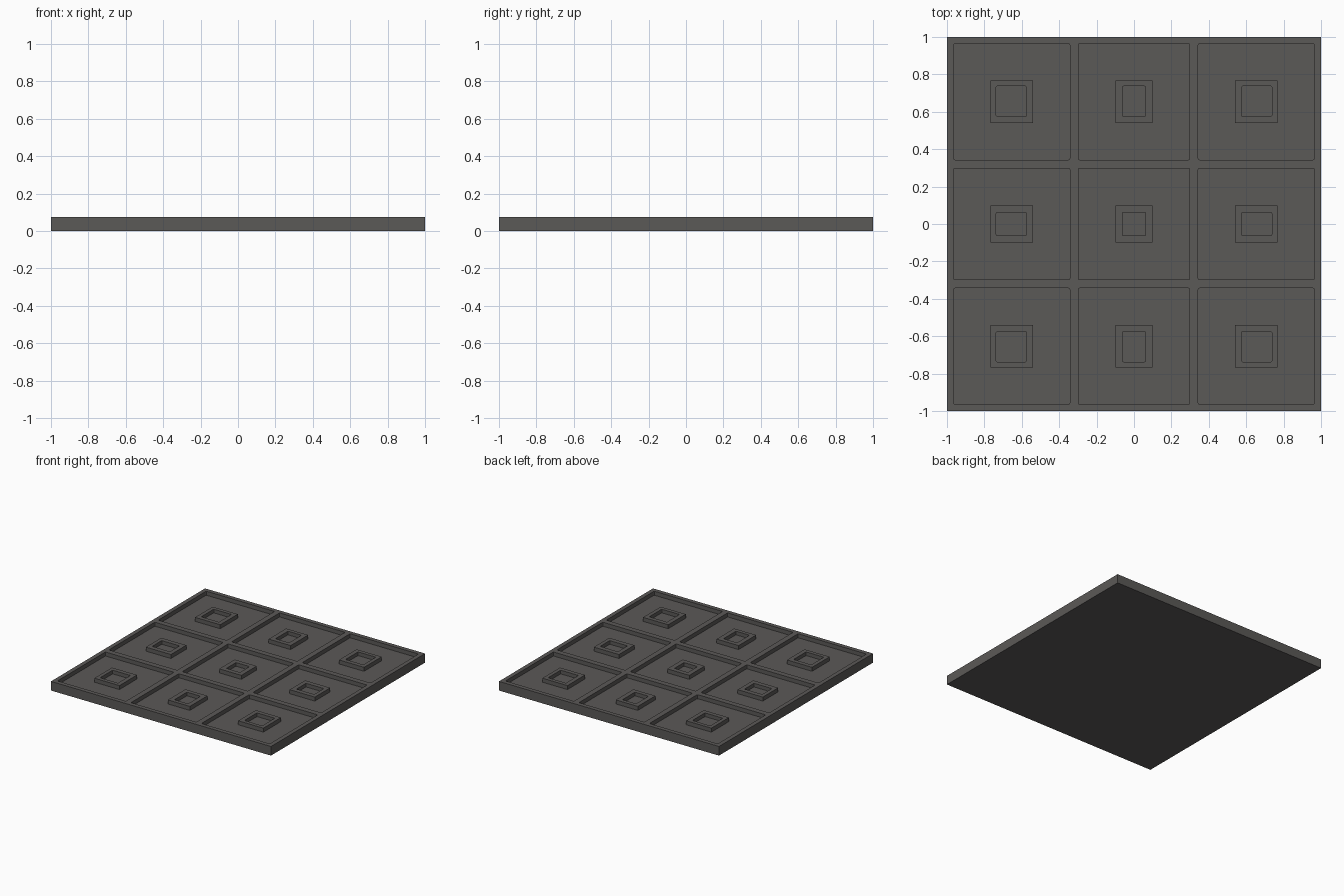
import bpy

if "Cube" in bpy.data.objects:
    bpy.data.objects.remove(bpy.data.objects["Cube"])

TOP = 0.075      # slab height
FLOOR = 0.042    # floor of the big square panels
PIT = 0.045      # floor of the small square pits

stone = bpy.data.materials.new("dark_grey_stone")
stone.diffuse_color = (0.105, 0.1, 0.096, 1)
stone.use_nodes = True
stone.node_tree.nodes["Principled BSDF"].inputs["Base Color"].default_value = stone.diffuse_color


def box(name, x, y, z):
    """Box from (min, max) ranges on each axis."""
    bpy.ops.mesh.primitive_cube_add(size=1)
    ob = bpy.context.object
    ob.name = name
    for v in ob.data.vertices:
        v.co = [r[1] if c > 0 else r[0] for c, r in zip(v.co, (x, y, z))]
    ob.data.materials.append(stone)
    return ob


def soft_box(name, x, y, z, r):
    """Prism with small rounded vertical corners."""
    import math
    pts = []
    for cx, cy, a0 in ((x[1] - r, y[1] - r, 0), (x[0] + r, y[1] - r, 90),
                       (x[0] + r, y[0] + r, 180), (x[1] - r, y[0] + r, 270)):
        for k in range(3):
            a = math.radians(a0 + 45 * k)
            pts.append((cx + r * math.cos(a), cy + r * math.sin(a)))
    n = len(pts)
    verts = [(px, py, h) for h in z for px, py in pts]
    faces = [tuple(reversed(range(n))), tuple(range(n, 2 * n))]
    faces += [(i, (i + 1) % n, n + (i + 1) % n, n + i) for i in range(n)]
    me = bpy.data.meshes.new(name)
    me.from_pydata(verts, [], faces)
    me.materials.append(stone)
    ob = bpy.data.objects.new(name, me)
    bpy.context.collection.objects.link(ob)
    return ob


def apply_cut(target, cutter):
    """Subtract cutter from target and discard the cutter."""
    m = target.modifiers.new("cut", 'BOOLEAN')
    m.operation, m.solver, m.object = 'DIFFERENCE', 'EXACT', cutter
    bpy.context.view_layer.objects.active = target
    bpy.ops.object.modifier_apply(modifier=m.name)
    bpy.data.objects.remove(cutter)


# ranges per column / row: panel, raised frame, pit
panel = [(-0.965, -0.343), (-0.298, 0.298), (0.343, 0.965)]
frame = [(-0.768, -0.54), (-0.10, 0.10), (0.54, 0.768)]
pit = [(-0.737, -0.575), (-0.062, 0.062), (0.575, 0.737)]

# square slab with nine sunken panels
slab = box("slab", (-1, 1), (-1, 1), (0, TOP))
for i in range(3):
    for j in range(3):
        apply_cut(slab, soft_box("panel_cutter", panel[i], panel[j], (FLOOR, 0.2), 0.008))

# raised square frame with a small pit in every panel
for i in range(3):
    for j in range(3):
        boss = box("raised_frame", frame[i], frame[j], (FLOOR - 0.005, TOP))
        apply_cut(boss, soft_box("pit_cutter", pit[i], pit[j], (PIT, 0.2), 0.006))
